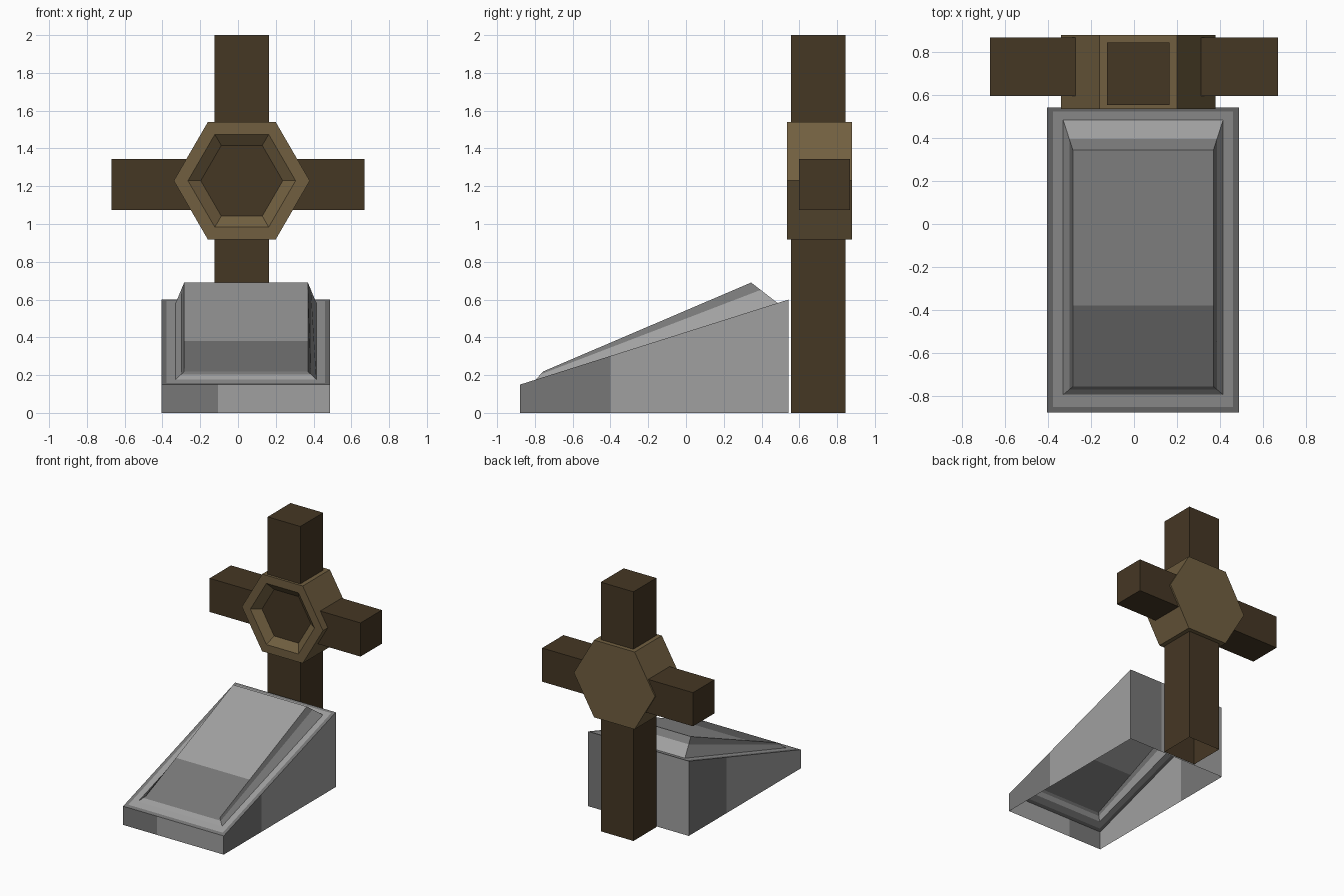
import bpy, bmesh, math

if "Cube" in bpy.data.objects:
    bpy.data.objects.remove(bpy.data.objects["Cube"])


def srgb(r, g, b):
    f = lambda c: c / 12.92 if c <= 0.04045 else ((c + 0.055) / 1.055) ** 2.4
    return (f(r / 255), f(g / 255), f(b / 255), 1)


def material(name, rgb):
    m = bpy.data.materials.new(name)
    m.diffuse_color = srgb(*rgb)
    m.use_nodes = True
    m.node_tree.nodes["Principled BSDF"].inputs["Base Color"].default_value = m.diffuse_color
    return m


DARK_WOOD = material("dark wood", (69, 55, 36))
LIGHT_WOOD = material("light wood", (113, 95, 64))
STONE = material("light stone", (160, 160, 160))
SHADE_STONE = material("dark stone", (119, 119, 119))


def finish(name, bm, mats):
    me = bpy.data.meshes.new(name)
    bm.to_mesh(me)
    bm.free()
    for m in mats:
        me.materials.append(m)
    ob = bpy.data.objects.new(name, me)
    bpy.context.collection.objects.link(ob)
    return ob


def box(name, lo, hi, mat, open_bottom=False):
    bm = bmesh.new()
    bmesh.ops.create_cube(bm, size=1)
    for v in bm.verts:
        v.co = [(a + b) / 2 + c * (b - a) for a, b, c in zip(lo, hi, v.co)]
    bm.normal_update()
    if open_bottom:
        down = [f for f in bm.faces if f.normal.z < -0.9]
        bmesh.ops.delete(bm, geom=down, context='FACES_ONLY')
    finish(name, bm, [mat])


def bridge(bm, a, b, mat=0):
    n = len(a)
    for i in range(n):
        f = bm.faces.new((a[i], a[(i + 1) % n], b[(i + 1) % n], b[i]))
        f.material_index = mat


# Cross post (stops inside the boss so the recess stays clear) and arms
box("upper_post", (-0.125, 0.555, 1.5), (0.165, 0.845, 2.0), DARK_WOOD)
box("lower_post", (-0.125, 0.555, 0.0), (0.165, 0.845, 0.95), DARK_WOOD, True)
box("crossbar", (-0.67, 0.597, 1.075), (0.67, 0.868, 1.345), DARK_WOOD)

# Hexagonal boss with a sloped recess and dark floor
bm = bmesh.new()
rings = []
for r, y in ((0.36, 0.88), (0.36, 0.535), (0.285, 0.535), (0.217, 0.585)):
    rings.append([bm.verts.new((0.02 + r * math.cos(k * math.pi / 3), y,
                                1.229 + 0.995 * r * math.sin(k * math.pi / 3)))
                  for k in range(6)])
for a, b in zip(rings, rings[1:]):
    bridge(bm, a, b)
bm.faces.new(rings[0])
bm.faces.new(rings[-1]).material_index = 1
bmesh.ops.recalc_face_normals(bm, faces=bm.faces)
finish("hexagon_boss", bm, [LIGHT_WOOD, DARK_WOOD])

# Sloped stone base, open underneath
X0, X1, Y0, Y1 = -0.405, 0.488, -0.878, 0.543


def frame_z(y):
    return 0.15 + (y - Y0) * 0.45 / (Y1 - Y0)


def panel_z(y):
    return 0.22 + (y + 0.755) * 0.47 / 1.1


def rect(x0, x1, y0, y1):
    return [(x0, y0), (x1, y0), (x1, y1), (x0, y1)]


def mix(a, b, t):
    return tuple(p + (q - p) * t for p, q in zip(a, b))


bm = bmesh.new()
V = bm.verts.new
outer = [(x, y, frame_z(y)) for x, y in rect(X0, X1, Y0, Y1)]
inset = [(x, y, frame_z(y)) for x, y in rect(X0 + .027, X1 - .027, Y0 + .027, Y1 - .02)]
foot = [(x, y, frame_z(y)) for x, y in rect(-0.33, 0.415, -0.795, 0.485)]
top = [(x, y, panel_z(y)) for x, y in rect(-0.285, 0.37, -0.757, 0.345)]
mid = [mix(a, b, 0.64) for a, b in zip(foot, top)]

# Walls: the first third of each is darker
for i in range(4):
    a, b = outer[i], outer[(i + 1) % 4]
    for t0, t1, m in ((0, 0.336, 1), (0.336, 1, 0)):
        p, q = mix(a, b, t0), mix(a, b, t1)
        f = bm.faces.new([V((p[0], p[1], 0)), V((q[0], q[1], 0)), V(q), V(p)])
        f.material_index = m

# Dark border, light band, raised panel slopes with a dark upper part
loops = [[V(p) for p in ring] for ring in (outer, inset, foot, mid, top)]
for a, b, m in zip(loops, loops[1:], (1, 0, 0, 1)):
    bridge(bm, a, b, m)

# Panel face: lower third darker
t = loops[-1]
l, r = V(mix(top[0], top[3], 0.342)), V(mix(top[1], top[2], 0.342))
bm.faces.new((t[0], t[1], r, l)).material_index = 1
bm.faces.new((l, r, t[2], t[3])).material_index = 0
bmesh.ops.remove_doubles(bm, verts=bm.verts, dist=0.0001)
finish("stone_base", bm, [STONE, SHADE_STONE])
